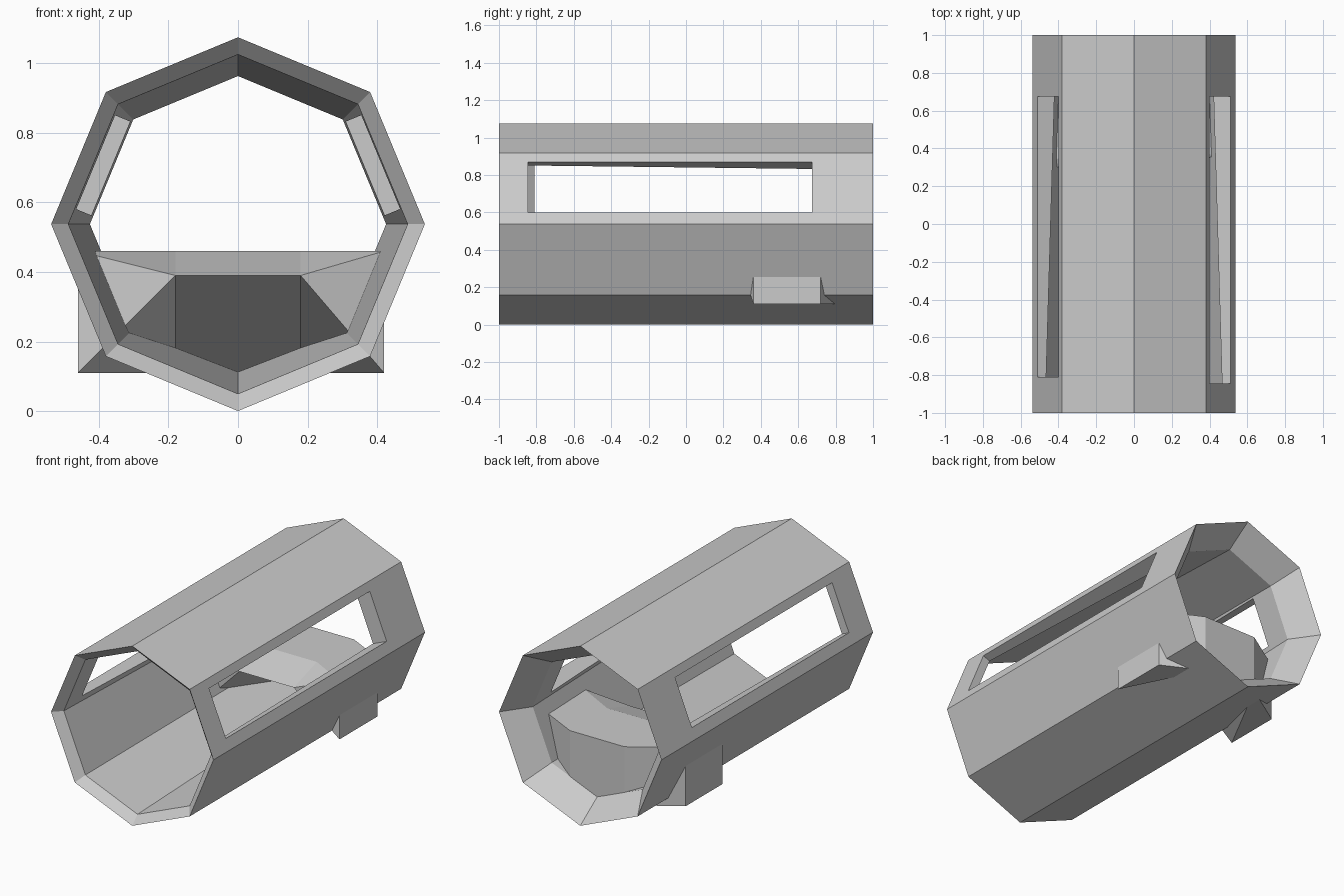
import bpy, bmesh
from math import sin, cos, radians
from mathutils import Matrix, Vector

if "Cube" in bpy.data.objects:
    bpy.data.objects.remove(bpy.data.objects["Cube"])

R = 0.5375  # outer octagon radius, also the height of the tube axis


def make_object(name, bm):
    bmesh.ops.recalc_face_normals(bm, faces=bm.faces)
    mesh = bpy.data.meshes.new(name)
    bm.to_mesh(mesh)
    bm.free()
    obj = bpy.data.objects.new(name, mesh)
    bpy.context.collection.objects.link(obj)
    return obj


# Octagonal hull: closed wall section (y, radius), flared at both ends
section = [(-1, R), (-0.95, 0.488), (0.84, 0.426), (1, R)]
bm = bmesh.new()
rings = [[bm.verts.new((r * sin(radians(45 * k)), y, R + r * cos(radians(45 * k))))
          for k in range(8)] for y, r in section]
for i in range(len(rings)):
    a, b = rings[i], rings[(i + 1) % len(rings)]
    for k in range(8):
        j = (k + 1) % 8
        bm.faces.new((a[k], a[j], b[j], b[k]))
hull = make_object("hull", bm)

# Window openings cut square to the upper side panels
bpy.context.view_layer.objects.active = hull
for side, y0, y1 in ((1, -0.845, 0.675), (-1, -0.81, 0.675)):
    bm = bmesh.new()
    bmesh.ops.create_cube(bm, size=1)
    bmesh.ops.scale(bm, vec=(0.4, y1 - y0, 0.292), verts=bm.verts)
    bmesh.ops.rotate(bm, cent=(0, 0, 0), verts=bm.verts,
                     matrix=Matrix.Rotation(radians(-22.5 * side), 3, 'Y'))
    bmesh.ops.translate(bm, vec=Vector((0.456 * side, (y0 + y1) / 2, 0.735)), verts=bm.verts)
    cutter = make_object("window_cutter", bm)
    cutter.hide_render = True
    cut = hull.modifiers.new("window", 'BOOLEAN')
    cut.operation = 'DIFFERENCE'
    cut.solver = 'EXACT'
    cut.object = cutter
    bpy.ops.object.modifier_apply(modifier=cut.name)
    bpy.data.objects.remove(cutter)

# Console: sloped front lip, side wings, chamfered back and rising underside
TOP, LOW = 0.46, 0.11
bm = bmesh.new()
halves = []
for side, wing_x, wing_f, wing_b in ((1, 0.42, 0.36, 0.72), (-1, 0.46, 0.31, 0.66)):
    points = {
        "lip_top": (0.18, 0.488, TOP), "lip_low": (0.18, 0.27, 0.39),
        "back_top": (0.18, 0.84, TOP), "back_low": (0.18, 0.84, LOW),
        "wf_top": (wing_x, wing_f, TOP), "wf_low": (wing_x, wing_f, LOW),
        "wb_top": (wing_x, wing_b, TOP), "wb_low": (wing_x, wing_b, LOW)}
    v = {n: bm.verts.new((side * x, y, z)) for n, (x, y, z) in points.items()}
    halves.append(v)
    for names in ("lip_top wf_top wb_top back_top", "wf_top wf_low wb_low wb_top",
                  "wb_top wb_low back_low back_top", "lip_low wf_low back_low",
                  "wf_low wb_low back_low", "lip_top lip_low wf_top",
                  "lip_low wf_low wf_top"):
        bm.faces.new([v[n] for n in names.split()])
right, left = halves
loop = ["lip_top", "lip_low", "back_low", "back_top"]
for a, b in zip(loop, loop[1:] + loop[:1]):
    bm.faces.new((right[a], right[b], left[b], left[a]))
make_object("console", bm)
